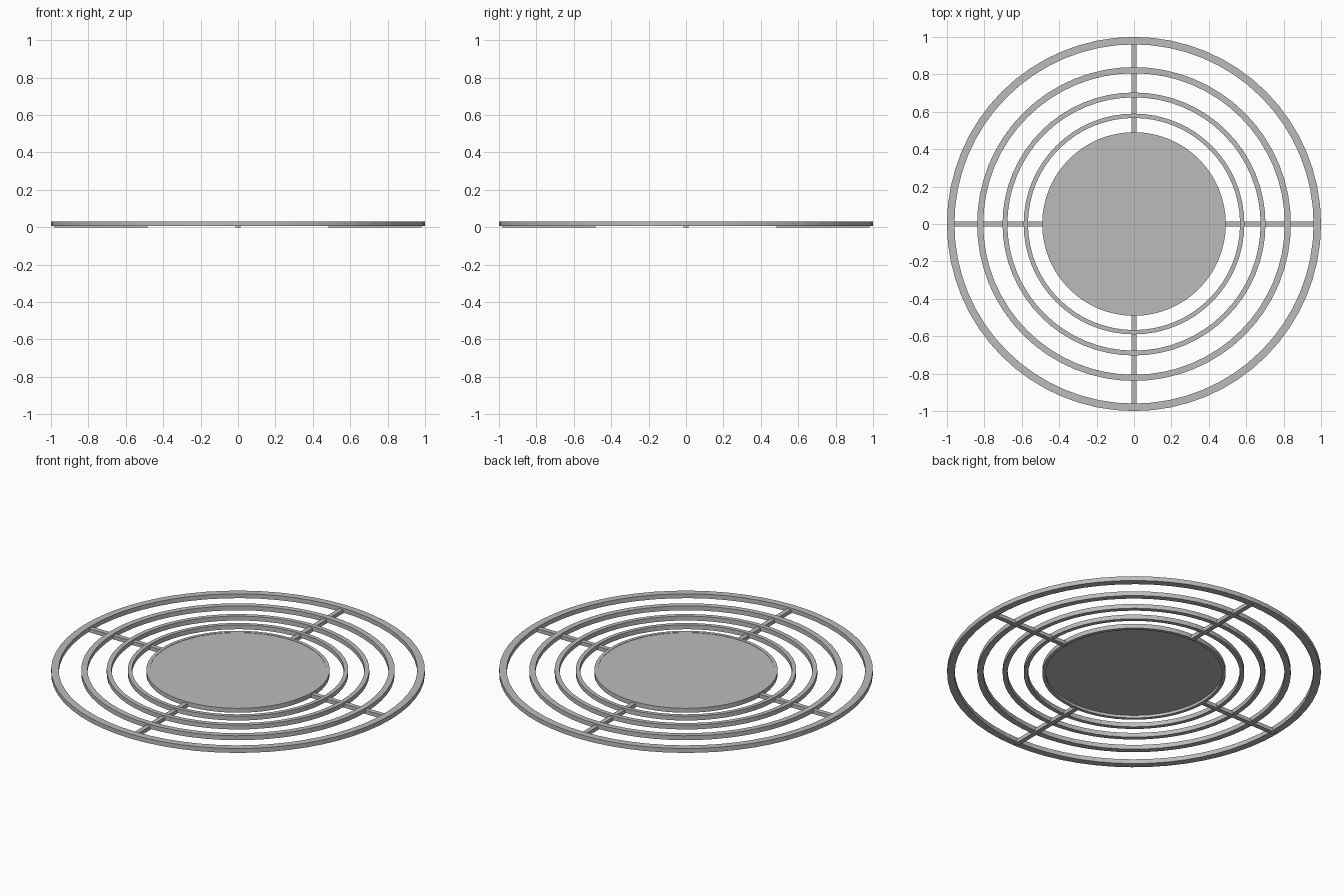
import bpy
import bmesh
from math import cos, sin, pi, radians
from mathutils import Matrix

cube = bpy.data.objects.get("Cube")
if cube:
    bpy.data.objects.remove(cube, do_unlink=True)

SEGMENTS = 64
BASE, TOP = 0.006, 0.032

grey = bpy.data.materials.new("plain grey")
grey.use_nodes = True
colour = (0.5, 0.5, 0.5, 1)
grey.diffuse_color = colour
grey.node_tree.nodes["Principled BSDF"].inputs["Base Color"].default_value = colour


def finish(name, bm):
    bmesh.ops.recalc_face_normals(bm, faces=bm.faces)
    mesh = bpy.data.meshes.new(name)
    bm.to_mesh(mesh)
    bm.free()
    mesh.materials.append(grey)
    obj = bpy.data.objects.new(name, mesh)
    bpy.context.collection.objects.link(obj)
    return obj


def ring(name, inner, outer):
    """Flat band with a rectangular section."""
    bm = bmesh.new()
    section = [(inner, BASE), (outer, BASE), (outer, TOP), (inner, TOP)]
    loops = []
    for i in range(SEGMENTS):
        a = 2 * pi * i / SEGMENTS
        loops.append([bm.verts.new((r * cos(a), r * sin(a), z)) for r, z in section])
    for i, here in enumerate(loops):
        after = loops[(i + 1) % SEGMENTS]
        for k in range(4):
            j = (k + 1) % 4
            bm.faces.new((here[k], after[k], after[j], here[j]))
    return finish(name, bm)


# Concentric rings and the rim of the centre plate
ring("outer_ring", 0.96, 1.0)
ring("large_ring", 0.806, 0.839)
ring("middle_ring", 0.677, 0.703)
ring("small_ring", 0.567, 0.59)
ring("plate_rim", 0.472, 0.491)

# Thin centre plate set just below the top of its rim
bm = bmesh.new()
bmesh.ops.create_cone(bm, cap_ends=True, segments=SEGMENTS, radius1=0.474,
                      radius2=0.474, depth=0.008,
                      matrix=Matrix.Translation((0, 0, 0.026)))
finish("centre_plate", bm)

# Four spokes carrying the rings from underneath
START, END, WIDTH, HEIGHT = 0.483, 0.98, 0.027, 0.022
for side, angle in (("left", 0), ("back", 90), ("right", 180), ("front", 270)):
    bm = bmesh.new()
    bmesh.ops.create_cube(bm, size=1)
    bmesh.ops.scale(bm, vec=(END - START, WIDTH, HEIGHT), verts=bm.verts)
    bmesh.ops.translate(bm, vec=((START + END) / 2, 0, HEIGHT / 2), verts=bm.verts)
    bmesh.ops.rotate(bm, cent=(0, 0, 0), verts=bm.verts,
                     matrix=Matrix.Rotation(radians(angle), 3, "Z"))
    finish(side + "_spoke", bm)
